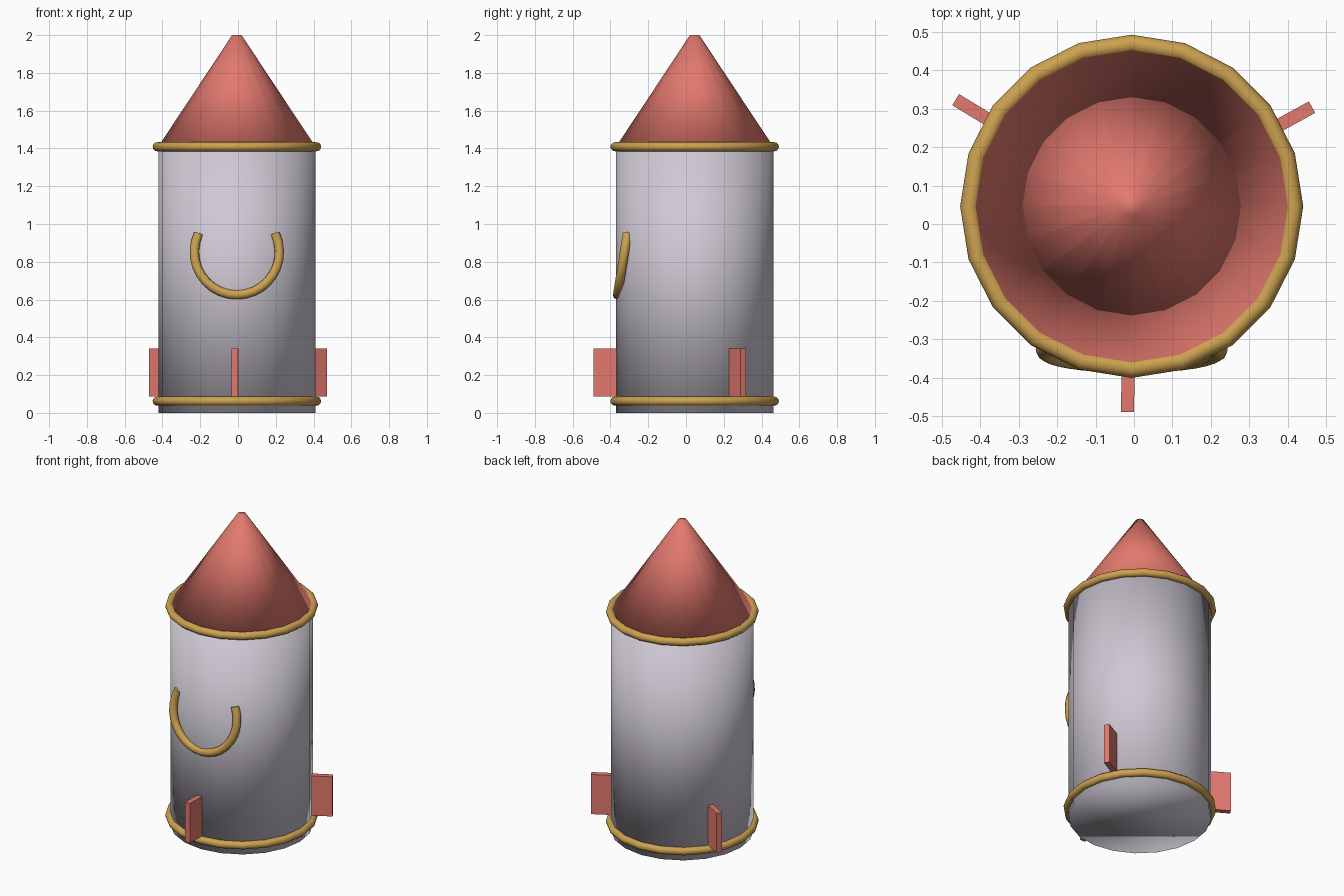
import bpy
from math import sin, cos, radians
from mathutils import Vector

cube = bpy.data.objects.get("Cube")
if cube:
    bpy.data.objects.remove(cube, do_unlink=True)

CX, CY = -0.006, 0.046   # axis of the hull
SIDES = 20
HULL_R = 0.416
HULL_TOP = 1.41


def material(name, rgb):
    mat = bpy.data.materials.new(name)
    mat.use_nodes = True
    mat.diffuse_color = (*rgb, 1)
    bsdf = mat.node_tree.nodes["Principled BSDF"]
    bsdf.inputs["Base Color"].default_value = (*rgb, 1)
    bsdf.inputs["Roughness"].default_value = 0.6
    return mat


red = material("coral red", (0.76, 0.19, 0.155))
gold = material("warm gold", (0.61, 0.36, 0.08))
grey = material("pale grey", (0.62, 0.58, 0.65))


def finish(name, mat, smooth=True):
    obj = bpy.context.object
    obj.name = name
    obj.data.materials.append(mat)
    if smooth:
        bpy.ops.object.shade_smooth()
    return obj


# Hull
bpy.ops.mesh.primitive_cylinder_add(vertices=SIDES, radius=HULL_R, depth=HULL_TOP,
                                    location=(CX, CY, HULL_TOP / 2))
finish("hull", grey)

# Nose cone
bpy.ops.mesh.primitive_cone_add(vertices=SIDES, radius1=HULL_R, radius2=0.025,
                                depth=2 - HULL_TOP,
                                location=(CX, CY, (2 + HULL_TOP) / 2))
finish("nose_cone", red)

# Trim rings
for name, z in (("lower_ring", 0.062), ("upper_ring", 1.409)):
    bpy.ops.mesh.primitive_torus_add(major_segments=SIDES, minor_segments=12,
                                     major_radius=0.422, minor_radius=0.024,
                                     location=(CX, CY, z))
    finish(name, gold)

# Three fins spaced evenly around the base
FIN_IN, FIN_OUT = 0.34, 0.535
for name, degrees in (("left_fin", 28.8), ("right_fin", 148.8), ("front_fin", 268.8)):
    a = radians(degrees)
    mid = (FIN_IN + FIN_OUT) / 2
    bpy.ops.mesh.primitive_cube_add(size=1, rotation=(0, 0, a),
                                    location=(CX + mid * cos(a), CY + mid * sin(a), 0.213))
    bpy.context.object.scale = (FIN_OUT - FIN_IN, 0.034, 0.255)
    finish(name, red, smooth=False)

# U-shaped trim on the front, leaning back towards its tips
ARC_R, ARC_Z, STEPS = 0.225, 0.85, 20
curve = bpy.data.curves.new("front_arch", "CURVE")
curve.dimensions = "3D"
curve.bevel_depth = 0.025
curve.bevel_resolution = 3
curve.use_fill_caps = True
path = curve.splines.new("POLY")
path.points.add(STEPS)
for i, point in enumerate(path.points):
    a = radians(154 + 232 * i / STEPS)
    z = ARC_Z + ARC_R * sin(a)
    y = -0.362 + 0.16 * (z - ARC_Z + ARC_R)
    point.co = (CX + ARC_R * cos(a), y, z, 1)
arch = bpy.data.objects.new("front_arch", curve)
bpy.context.collection.objects.link(arch)
bpy.ops.object.select_all(action="DESELECT")
arch.select_set(True)
bpy.context.view_layer.objects.active = arch
bpy.ops.object.convert(target="MESH")
finish("front_arch", gold)
